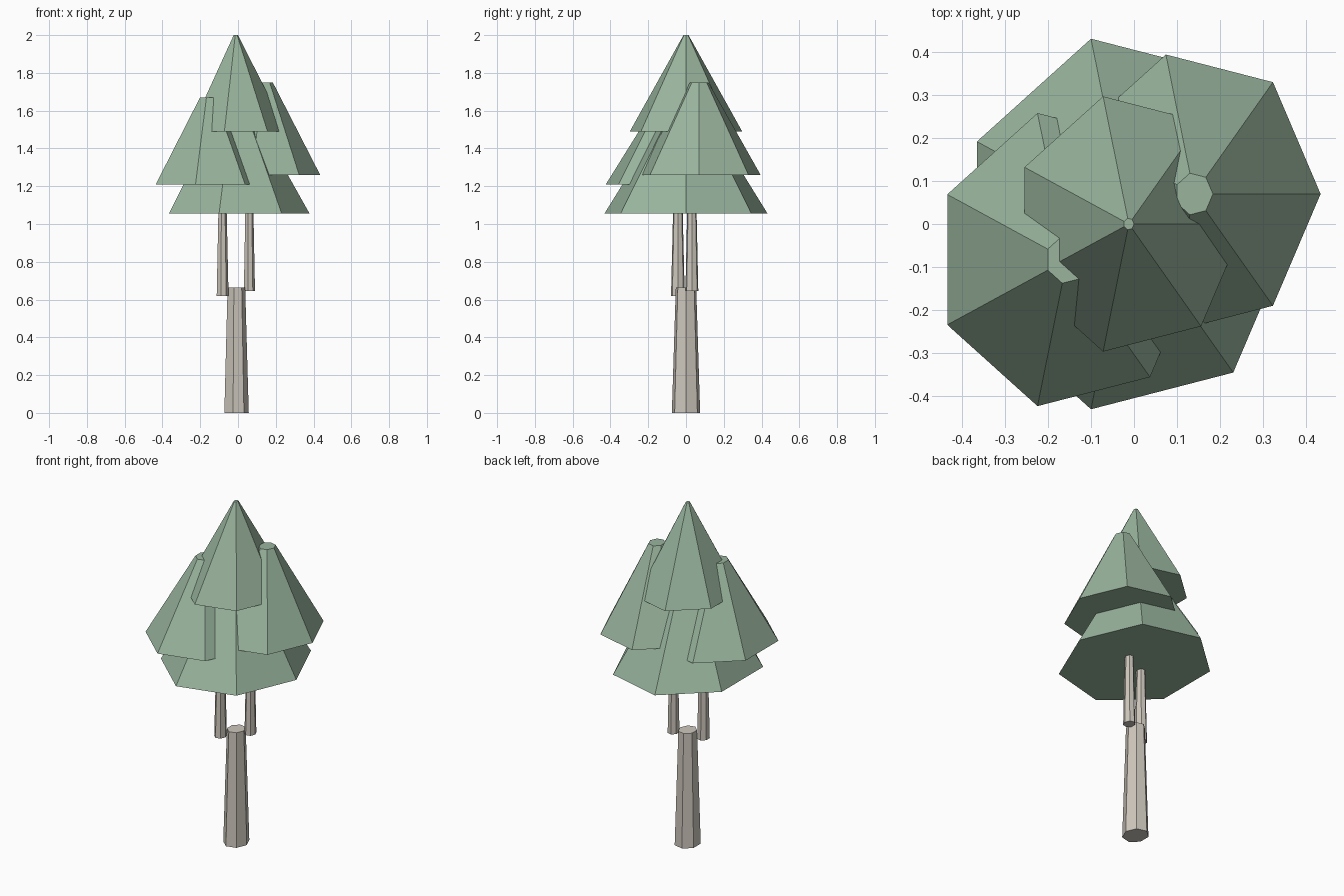
import bpy, bmesh
from math import sin, cos, tau

cube = bpy.data.objects.get("Cube")
if cube:
    bpy.data.objects.remove(cube, do_unlink=True)

SIDES = 7
DEPTH = 1.13  # the sections are slightly deeper (y) than wide (x)


def flat_colour(name, rgb):
    mat = bpy.data.materials.new(name)
    mat.use_nodes = True
    colour = (*rgb, 1)
    mat.diffuse_color = colour
    mat.node_tree.nodes["Principled BSDF"].inputs["Base Color"].default_value = colour
    return mat


def tapered(name, mat, centre, z_low, z_high, r_low, r_high):
    """Closed seven-sided frustum with one corner pointing to +x."""
    bm = bmesh.new()
    rings = []
    for z, r in ((z_low, r_low), (z_high, r_high)):
        rings.append([bm.verts.new((centre[0] + r * cos(tau * i / SIDES),
                                    centre[1] + r * DEPTH * sin(tau * i / SIDES), z))
                      for i in range(SIDES)])
    low, high = rings
    bm.faces.new(low[::-1])
    bm.faces.new(high)
    for i in range(SIDES):
        j = (i + 1) % SIDES
        bm.faces.new((low[i], low[j], high[j], high[i]))
    mesh = bpy.data.meshes.new(name)
    bm.to_mesh(mesh)
    bm.free()
    mesh.materials.append(mat)
    obj = bpy.data.objects.new(name, mesh)
    bpy.context.collection.objects.link(obj)
    return obj


green = flat_colour("soft leaf green", (0.32, 0.46, 0.34))
bark = flat_colour("pale bark", (0.62, 0.58, 0.51))

# Trunk and the two thin stems above it
tapered("trunk", bark, (-0.011, 0), 0, 0.665, 0.068, 0.049)
tapered("right_stem", bark, (-0.083, -0.043), 0.62, 1.3, 0.033, 0.018)
tapered("left_stem", bark, (0.059, 0.031), 0.645, 1.3, 0.031, 0.018)

# Foliage cones
tapered("foliage_bottom", green, (-0.013, 0), 1.055, 1.6, 0.392, 0.086)
tapered("foliage_right", green, (-0.156, -0.083), 1.21, 1.67, 0.31, 0.05)
tapered("foliage_left", green, (0.14, 0.07), 1.26, 1.75, 0.295, 0.044)
tapered("foliage_top", green, (-0.012, 0), 1.49, 2.0, 0.27, 0.012)
